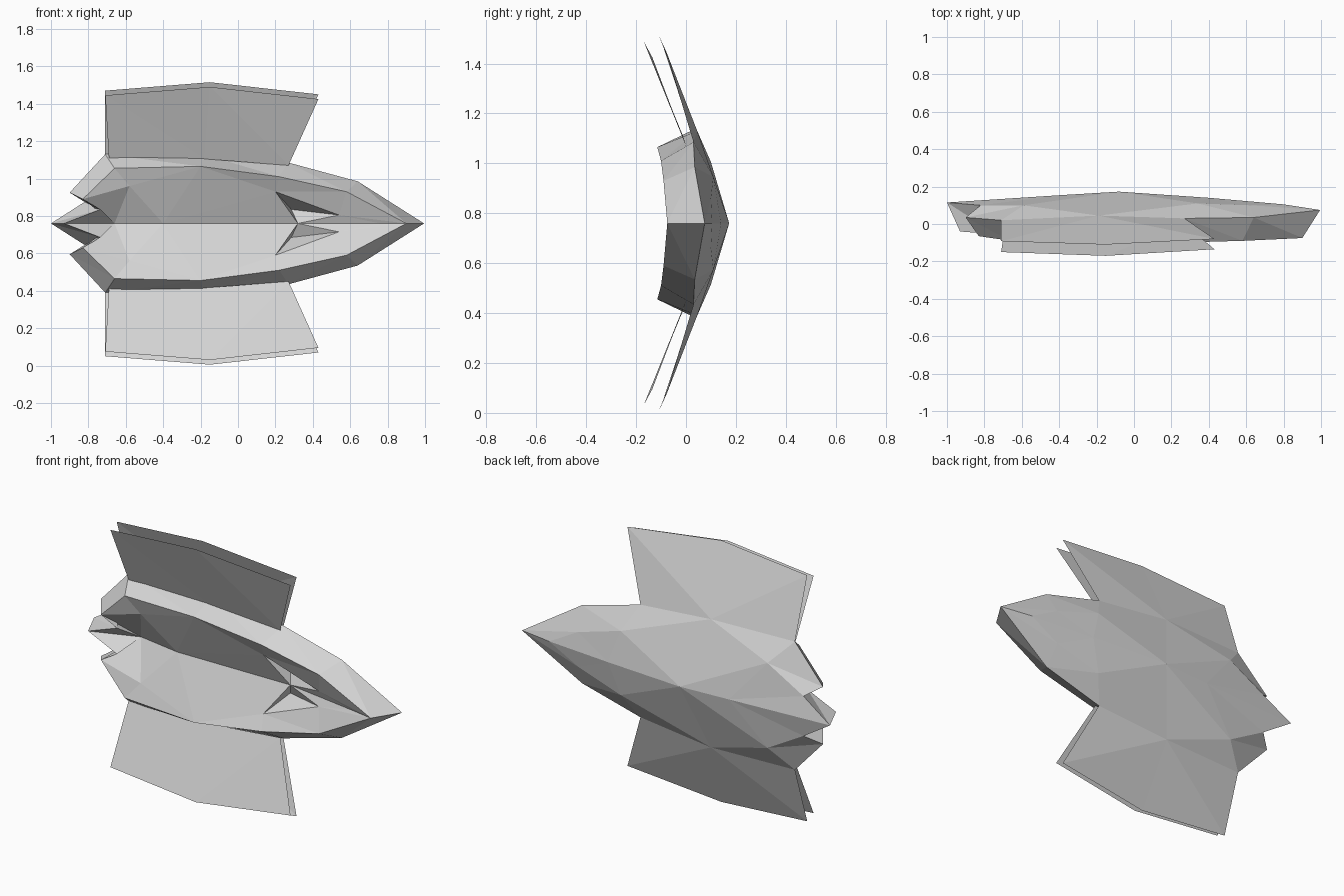
import bpy
import bmesh
from mathutils import Vector

cube = bpy.data.objects.get("Cube")
if cube:
    bpy.data.objects.remove(cube, do_unlink=True)

CENTRE = 0.76  # height of the mirror plane

grey = bpy.data.materials.new("light_grey")
grey.use_nodes = True
colour = (0.66, 0.66, 0.66, 1)
grey.diffuse_color = colour
grey.node_tree.nodes["Principled BSDF"].inputs["Base Color"].default_value = colour


def shell(name, faces, outward):
    """Faceted half shell, turned to face outward and mirrored across the centre."""
    bm = bmesh.new()
    for face in faces:
        bm.faces.new([bm.verts.new(p) for p in face])
    bmesh.ops.remove_doubles(bm, verts=bm.verts, dist=0.0001)
    bm.normal_update()
    for f in bm.faces:
        if f.normal.dot(outward(f.calc_center_median())) < 0:
            f.normal_flip()
    mesh = bpy.data.meshes.new(name)
    bm.to_mesh(mesh)
    bm.free()
    mesh.materials.append(grey)
    obj = bpy.data.objects.new(name, mesh)
    obj.location.z = CENTRE
    bpy.context.collection.objects.link(obj)
    mirror = obj.modifiers.new("mirror", 'MIRROR')
    mirror.use_axis = (False, False, True)
    mirror.merge_threshold = 0.0005
    return obj


def strip(a, b):
    """Triangles between two rails of equal length."""
    faces = []
    for p, q, r, s in zip(a, a[1:], b, b[1:]):
        faces += [(p, q, s), (p, s, r)]
    return faces


def fan(hub, rail):
    return [(hub, p, q) for p, q in zip(rail, rail[1:])]


front = lambda c: Vector((0, -1, 0))
back = lambda c: Vector((0, 1, 0))

# Hull rails from bow to stern: x, y, distance from the centre plane
rim = [(.90, -.075, 0), (.58, -.09, .17), (.22, -.10, .25), (-.20, -.115, .305),
       (-.66, -.09, .295), (-.83, -.065, .13), (-.735, -.055, .075), (-.93, -.04, 0)]
edge = [(.995, .075, 0), (.64, .035, .225), (.27, .03, .325), (-.19, .045, .37),
        (-.71, .02, .37), (-.90, .035, .165), (-.82, .10, .115), (-1, .115, 0)]
chine = [(.62, .10, .10), (.34, .11, .185)]
keel = [(.80, .105, 0), (.40, .14, 0), (-.08, .173, 0), (-.38, .155, 0)]

bow_rim, fore_rim, bow_shoulder, mid_rim, aft_rim, fin_rim, notch_rim, stern_rim = rim
bow, fore_edge, wing_front, wing_hub, wing_rear, fin, notch, stern = edge
fore_chine, bow_chine = chine
aft_chine = (-.59, .10, .245)

# Side walls, with the notched stern
sides = shell("hull_sides", strip(rim, edge), lambda c: Vector((c.x * .3, 0, 1)))
for f in sides.data.polygons:
    c = f.center
    if c.x < -.8 and c.z < .12 and f.normal.x > 0:
        f.flip()

# Faceted back of the hull
shell("hull_back",
      strip(chine + [wing_hub], keel[:3])
      + fan(fore_chine, [keel[0], bow, fore_edge])
      + fan(bow_chine, [fore_chine, fore_edge, wing_front, wing_hub])
      + fan(aft_chine, [keel[2], wing_hub, wing_rear, fin, notch, keel[3], keel[2]])
      + [(notch, stern, keel[3])], back)

# Cockpit basin, with the sunken bow deck and stern deck
deck_tip = (.76, -.05, 0)
deck_side = (.54, -.035, .045)
deck_corner = (.20, -.055, .17)
deck_edge = (.32, .02, 0)
step = (.285, .07, .075)
floor = (-.40, .015, 0)
seat_corner = (-.58, -.06, .20)
seat_edge = (-.66, .06, 0)
shell("cockpit",
      strip([bow_rim, fore_rim, bow_shoulder], [deck_tip, deck_side, deck_corner])
      + fan(mid_rim, [bow_shoulder, deck_corner, floor, seat_corner, aft_rim])
      + [(floor, deck_corner, deck_edge)]
      + fan(step, [deck_edge, deck_corner, deck_side, deck_edge])
      + [(deck_edge, deck_side, deck_tip)]
      + fan(seat_corner, [aft_rim, fin_rim, seat_edge, floor])
      + fan(seat_edge, [fin_rim, notch_rim, stern_rim]), front)

# Outer wing sheet, fanned from the hull edge
outer_tip = [(.43, -.08, .69), (-.15, -.11, .755), (-.71, -.092, .71)]
shell("outer_wing", fan(wing_hub, [wing_front] + outer_tip + [wing_rear]), back)

# Inner wing sheet, rooted in the side wall
inner_tip = [(.43, -.135, .665), (-.15, -.17, .73), (-.71, -.15, .685)]
inner_root = [(.27, 0, .31), (-.18, -.01, .345), (-.69, -.01, .345)]
shell("inner_wing", strip(inner_root, inner_tip), front)
